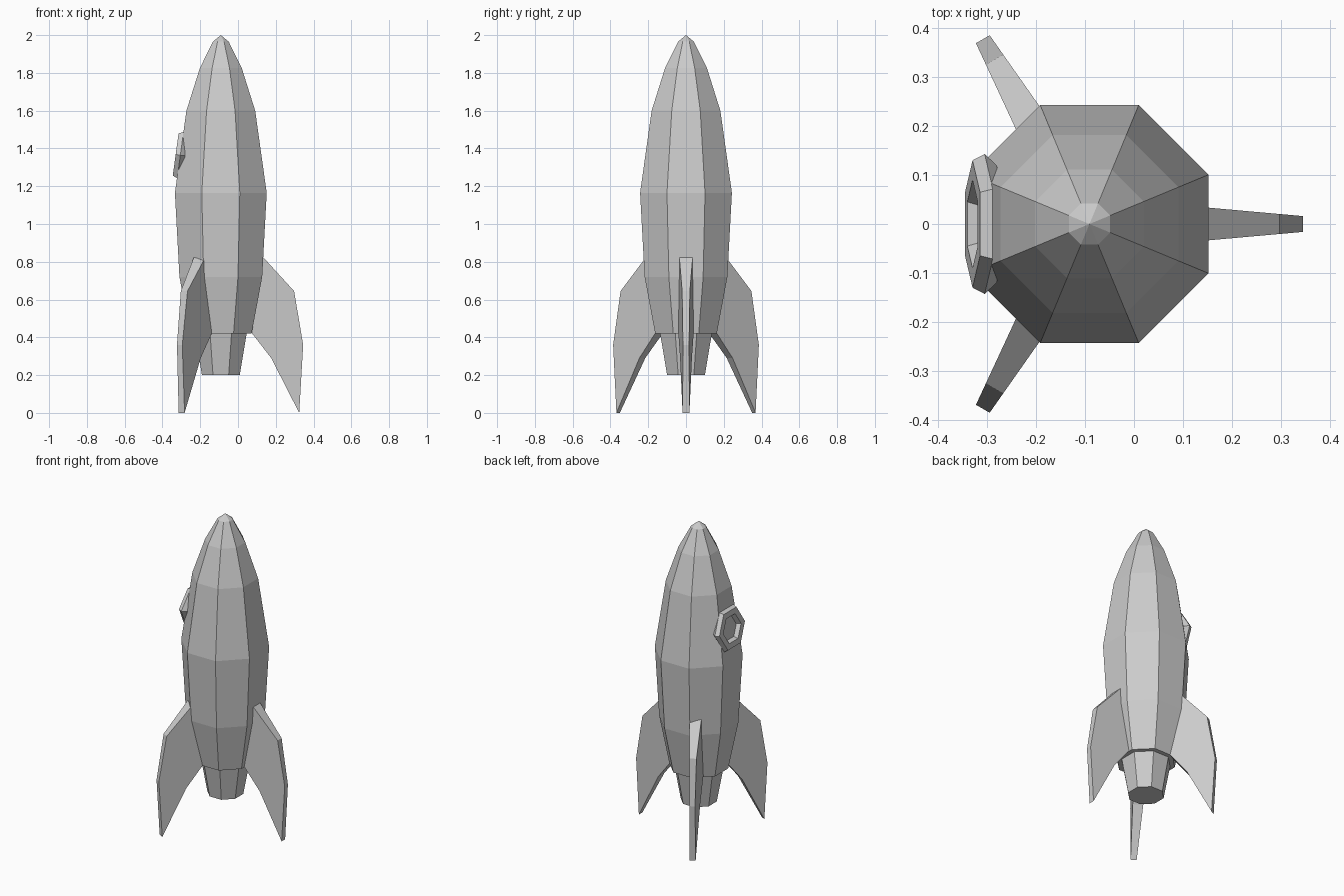
import bpy, bmesh
from math import sin, cos, pi, radians
from mathutils import Matrix

AXIS = -0.091  # x position of the hull's centre line

if "Cube" in bpy.data.objects:
    bpy.data.objects.remove(bpy.data.objects["Cube"], do_unlink=True)

grey = bpy.data.materials.new("plain grey")
grey.use_nodes = True
grey.diffuse_color = (0.6, 0.6, 0.6, 1)
grey.node_tree.nodes["Principled BSDF"].inputs["Base Color"].default_value = (0.6, 0.6, 0.6, 1)


def finish(name, bm, matrix):
    """Clean the mesh up and place it as a flat-shaded object."""
    bmesh.ops.remove_doubles(bm, verts=bm.verts, dist=1e-5)
    bmesh.ops.recalc_face_normals(bm, faces=bm.faces)
    mesh = bpy.data.meshes.new(name)
    bm.to_mesh(mesh)
    bm.free()
    mesh.materials.append(grey)
    obj = bpy.data.objects.new(name, mesh)
    obj.matrix_world = matrix
    bpy.context.collection.objects.link(obj)
    return obj


def lathe(name, profile, sides, matrix, closed=False):
    """Sweep (radius, height) points round z; closed joins the last to the first."""
    bm = bmesh.new()
    rings = []
    for r, z in profile:
        angles = [2 * pi * (i + 0.5) / sides for i in range(sides)]
        rings.append([bm.verts.new((r * cos(a), r * sin(a), z)) for a in angles])
    pairs = list(zip(rings, rings[1:]))
    if closed:
        pairs.append((rings[-1], rings[0]))
    for low, high in pairs:
        for i in range(sides):
            j = (i + 1) % sides
            bm.faces.new((low[i], low[j], high[j], high[i]))
    return finish(name, bm, matrix)


def fin(name, angle):
    """Swept fin that thins towards its outer edge."""
    outline = [(0.15, 0.88), (0.228, 0.82), (0.388, 0.645), (0.436, 0.36),
               (0.415, 0.0), (0.267, 0.29), (0.166, 0.42), (0.1, 0.5)]
    bm = bmesh.new()
    left, right = [[bm.verts.new((r, s * (0.055 - 0.089 * r), z)) for r, z in outline]
                   for s in (1, -1)]
    bm.faces.new(left)
    bm.faces.new(right[::-1])
    for i in range(len(outline)):
        j = (i + 1) % len(outline)
        bm.faces.new((left[i], left[j], right[j], right[i]))
    finish(name, bm, Matrix.Translation((AXIS, 0, 0)) @ Matrix.Rotation(radians(angle), 4, "Z"))


# Eight-sided hull, flat side radii from the tip down to the tail
centre = Matrix.Translation((AXIS, 0, 0))
flat = cos(pi / 8)
hull = [(0, 2.0), (0.042, 1.965), (0.111, 1.825), (0.182, 1.6), (0.243, 1.165),
        (0.219, 0.72), (0.163, 0.42), (0, 0.415)]
lathe("hull", [(r / flat, z) for r, z in hull], 8, centre)

# Engine nozzle under the tail
nozzle = [(0, 0.42), (0.137, 0.42), (0.1, 0.2), (0, 0.2)]
lathe("nozzle", [(r / flat, z) for r, z in nozzle], 8, centre)

# Three fins
for name, angle in (("left_fin", 0), ("back_fin", 120), ("front_fin", 240)):
    fin(name, angle)

# Six-sided porthole rim, leaning with the hull
rim = [(0.09, 0), (0.13, 0), (0.143, -0.025), (0.12, -0.05), (0.08, -0.05), (0.075, -0.025)]
place = Matrix.Translation((-0.33, 0, 1.368)) @ Matrix.Rotation(radians(-82.2), 4, "Y")
lathe("porthole_rim", rim, 6, place, closed=True)
